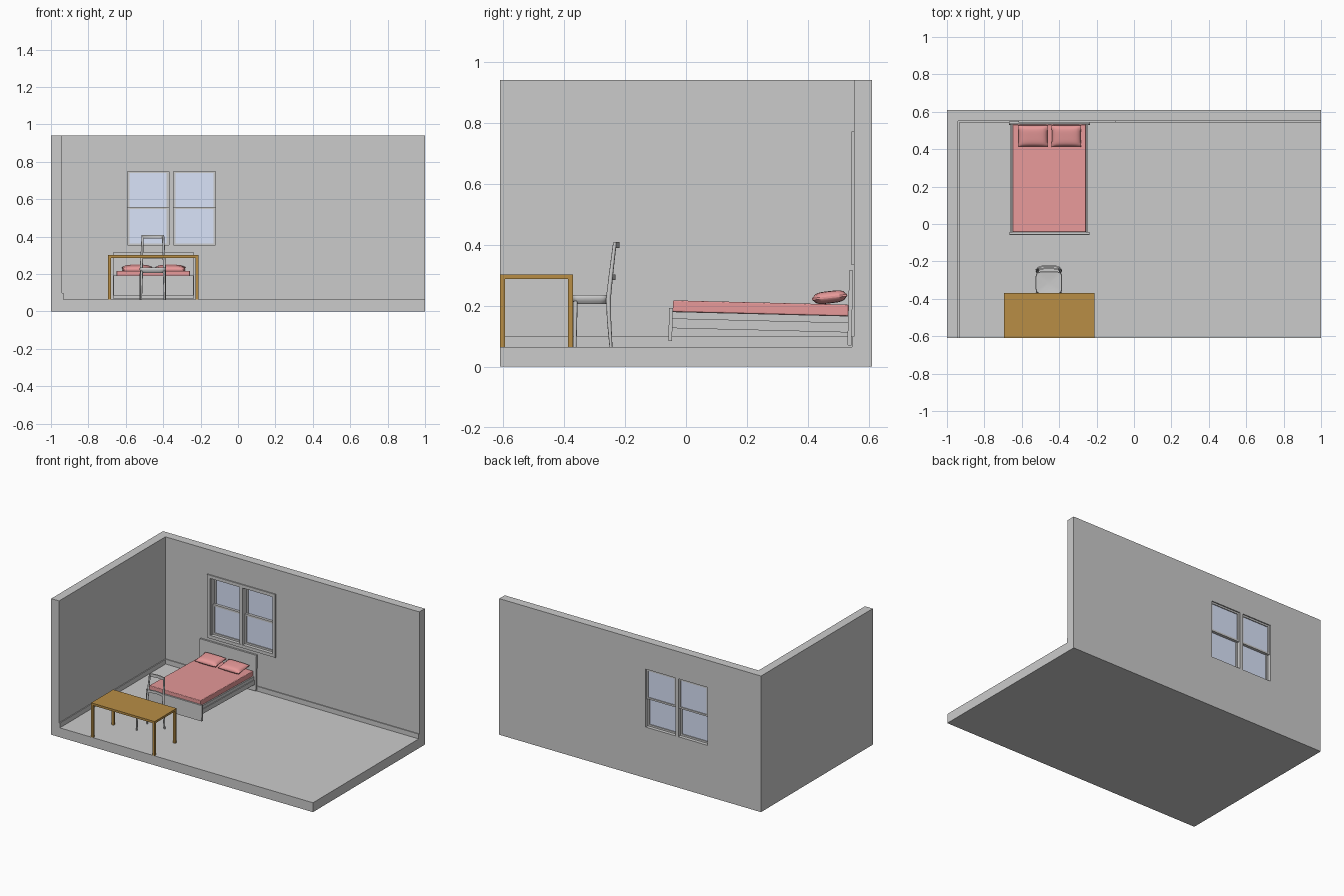
import bpy, bmesh, math
from mathutils import Matrix, Vector

if "Cube" in bpy.data.objects:
    bpy.data.objects.remove(bpy.data.objects["Cube"])


def material(name, rgb):
    m = bpy.data.materials.new(name)
    m.diffuse_color = (*rgb, 1)
    m.use_nodes = True
    m.node_tree.nodes["Principled BSDF"].inputs["Base Color"].default_value = m.diffuse_color
    return m


RED = material("red_fabric", (0.8, 0.32, 0.32))
WOOD = material("desk_wood", (0.48, 0.27, 0.06))
GLASS = material("glass", (0.7, 0.77, 0.95))


def finish(name, bm, mat=None):
    bmesh.ops.recalc_face_normals(bm, faces=bm.faces)
    me = bpy.data.meshes.new(name)
    bm.to_mesh(me)
    bm.free()
    ob = bpy.data.objects.new(name, me)
    bpy.context.collection.objects.link(ob)
    if mat:
        me.materials.append(mat)
    return ob


def box(name, x, y, z, mat=None, bevel=0):
    bm = bmesh.new()
    bmesh.ops.create_cube(bm, size=1)
    for v in bm.verts:
        v.co = [r[0] + (c + 0.5) * (r[1] - r[0]) for r, c in zip((x, y, z), v.co)]
    ob = finish(name, bm, mat)
    if bevel:
        b = ob.modifiers.new("bevel", "BEVEL")
        b.width, b.segments = bevel, 3
    return ob


def loft(name, rings, mat=None):
    bm = bmesh.new()
    vs = [[bm.verts.new(p) for p in r] for r in rings]
    n = len(vs[0])
    for a, b in zip(vs, vs[1:]):
        for i in range(n):
            bm.faces.new((a[i], a[(i + 1) % n], b[(i + 1) % n], b[i]))
    bm.faces.new(vs[0])
    bm.faces.new(vs[-1])
    return finish(name, bm, mat)


def smooth(ob, angle=40):
    bpy.ops.object.select_all(action="DESELECT")
    ob.select_set(True)
    bpy.context.view_layer.objects.active = ob
    bpy.ops.object.shade_smooth_by_angle(angle=math.radians(angle))


def cut(ob, cutter):
    m = ob.modifiers.new("cut", "BOOLEAN")
    m.object, m.operation, m.solver = cutter, "DIFFERENCE", "EXACT"
    cutter.hide_render = True
    cutter.hide_set(True)


# Room shell: floor, left wall and back wall carved from one block
room = box("room_shell", (-1, 1), (-0.61, 0.61), (0, 0.94))
cut(room, box("room_cutter", (-0.94, 1.2), (-0.8, 0.55), (0.065, 1.2)))
BAYS = ((-0.592, -0.369), (-0.346, -0.119))
WZ, MID = (0.352, 0.752), 0.552
for bay in BAYS:
    cut(room, box("window_cutter", bay, (0.5, 0.7), WZ))

# Baseboards
box("baseboard_left", (-0.941, -0.934), (-0.61, 0.55), (0.064, 0.098))
box("baseboard_back", (-0.94, 1), (0.544, 0.551), (0.064, 0.098))


# Rectangular frame made of two stiles and two rails
def frame(name, x, y, z, w):
    for side, xs in (("left", (x[0], x[0] + w)), ("right", (x[1] - w, x[1]))):
        box(f"{name}_{side}", xs, y, z)
    for side, zs in (("bottom", (z[0], z[0] + w)), ("top", (z[1] - w, z[1]))):
        box(f"{name}_{side}", (x[0] + w, x[1] - w), y, zs)


# Window trim and double-hung sashes
frame("window_trim", (-0.617, -0.095), (0.542, 0.551), (0.333, 0.77), 0.022)
box("window_mullion", (-0.369, -0.346), (0.544, 0.551), (0.355, 0.748))
for bay in BAYS:
    for name, y, z in (("upper_sash", 0.587, (MID - 0.007, WZ[1])),
                       ("lower_sash", 0.571, (WZ[0], MID + 0.007))):
        frame(name, bay, (y, y + 0.015), z, 0.012)
        box(name + "_glass", (bay[0] + 0.01, bay[1] - 0.01), (y + 0.006, y + 0.009),
            (z[0] + 0.01, z[1] - 0.01), GLASS)

# Bed, built level and then tipped slightly towards the head
bed = [
    box("headboard", (-0.667, -0.235), (0.529, 0.542), (0.07, 0.315)),
    box("footboard", (-0.665, -0.237), (-0.058, -0.046), (0.07, 0.178)),
    box("mattress", (-0.65, -0.256), (-0.046, 0.529), (0.166, 0.203), RED, 0.004),
    box("slat_base", (-0.645, -0.26), (-0.046, 0.529), (0.14, 0.166)),
]
for x, s in ((-0.645, -1), (-0.26, 1)):
    bed.append(box("side_rail", sorted((x, x + s * 0.015)), (-0.046, 0.529), (0.112, 0.144)))
    bed.append(box("rail_ledge", sorted((x, x + s * 0.01)), (-0.046, 0.529), (0.144, 0.166)))


# Pillow: gridded lens with pinched rim
def pillow(cx):
    bm = bmesh.new()
    bmesh.ops.create_cube(bm, size=2)
    bmesh.ops.subdivide_edges(bm, edges=bm.edges[:], cuts=11, use_grid_fill=True)
    for v in bm.verts:
        u, w, t = v.co
        fat = (max(0, 1 - u ** 4) * max(0, 1 - w ** 4)) ** 0.6
        v.co = (u * 0.08 * (1 - 0.04 * (1 - w * w)), w * 0.058 * (1 - 0.04 * (1 - u * u)),
                t * (0.003 + 0.017 * fat))
    bm.transform(Matrix.Translation((cx, 0.467, 0.226)) @ Matrix.Rotation(math.radians(8), 4, "X"))
    ob = finish("pillow", bm, RED)
    smooth(ob, 50)
    return ob


bed += [pillow(-0.54), pillow(-0.362)]
pivot = Vector((0, 0.535, 0.07))
tilt = Matrix.Translation(pivot) @ Matrix.Rotation(math.radians(-1.4), 4, "X") @ Matrix.Translation(-pivot)
for ob in bed:
    ob.data.transform(tilt)

# Desk
box("desk_top", (-0.695, -0.21), (-0.61, -0.37), (0.287, 0.302), WOOD)
for x in (-0.695, -0.226):
    for y in (-0.61, -0.386):
        box("desk_leg", (x, x + 0.016), (y, y + 0.016), (0.065, 0.287), WOOD)

# Chair facing the desk
CX = -0.455


def seat_ring(z, k):
    pts = []
    for i in range(32):
        a = 2 * math.pi * i / 32
        c, s = math.cos(a), math.sin(a)
        pts.append((CX + k * 0.071 * math.copysign(abs(c) ** 0.35, c),
                    -0.314 + k * 0.06 * math.copysign(abs(s) ** 0.35, s), z))
    return pts


smooth(loft("chair_seat", [seat_ring(*p) for p in
       ((0.206, 0.86), (0.214, 0.95), (0.222, 1), (0.23, 1), (0.235, 0.96), (0.233, 0.6), (0.231, 0.2))]))


# Upright made of octagonal sections along (x offset, y, z, radius) points
def upright(name, s, path):
    rings = [[(CX + s * x + r * math.cos(a), y + r * math.sin(a), z)
              for a in (math.pi * i / 4 for i in range(8))] for x, y, z, r in path]
    smooth(loft(name, rings), 50)


# Back rail bowed away from the sitter
def back_rail(name, y, z, half, h, bow):
    rings = []
    for i in range(13):
        t = i / 6 - 1
        yy = y + bow * (1 - t * t)
        rings.append([(CX + t * half, yy + a, z + b) for a, b in
                      ((-0.004, -h), (0.004, -h), (0.004, h), (-0.004, h))])
    smooth(loft(name, rings))


for s in (-1, 1):
    upright("chair_front_leg", s, [(0.063, -0.364, 0.065, 0.005), (0.06, -0.362, 0.215, 0.007)])
    upright("chair_back_post", s, [(0.066, -0.246, 0.065, 0.005), (0.064, -0.252, 0.15, 0.007),
                                   (0.062, -0.254, 0.225, 0.008), (0.059, -0.246, 0.3, 0.007),
                                   (0.055, -0.234, 0.4, 0.006)])
back_rail("chair_top_rail", -0.234, 0.399, 0.06, 0.01, 0.012)
back_rail("chair_mid_rail", -0.247, 0.293, 0.058, 0.009, 0.012)
